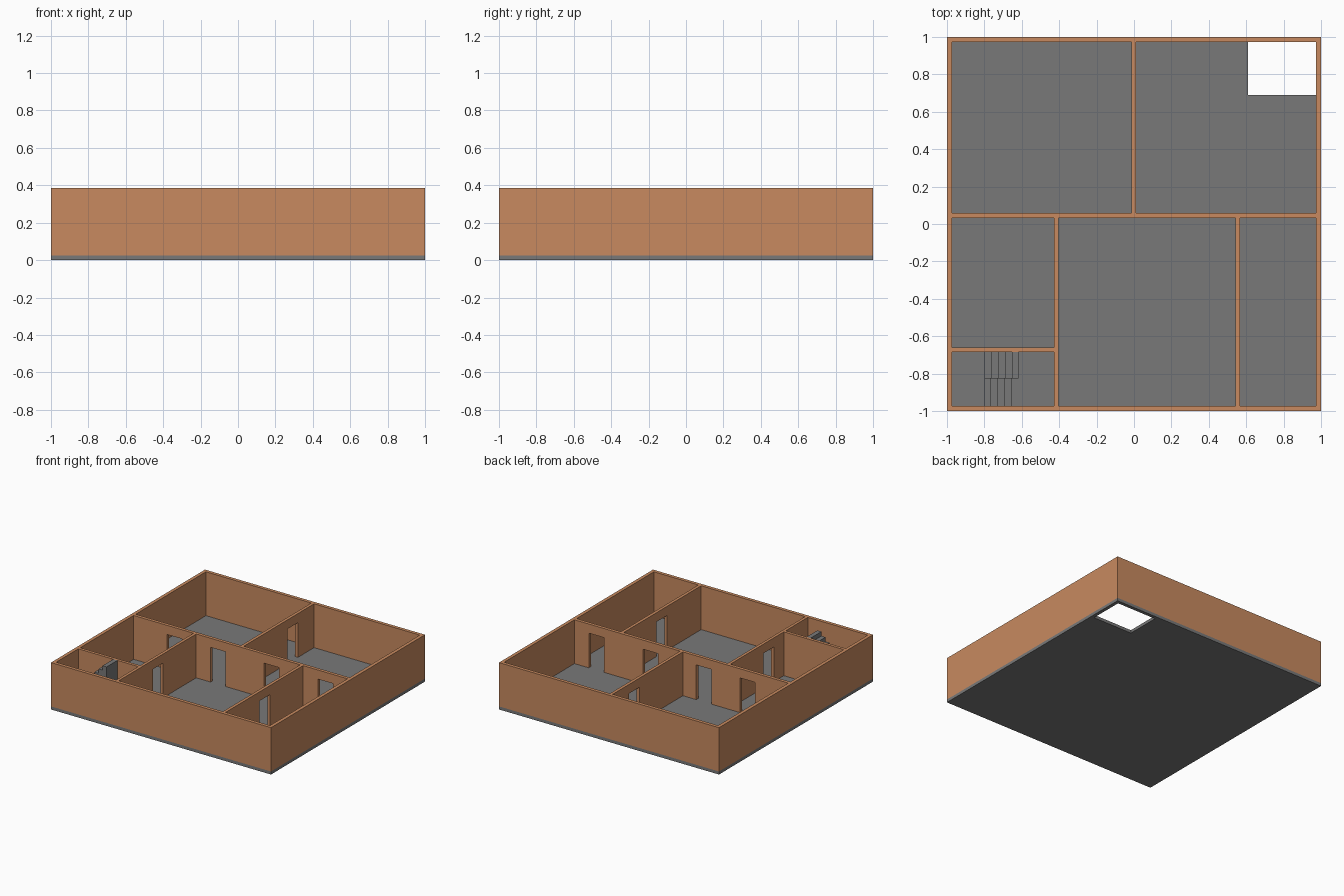
import bpy, bmesh
from mathutils import Vector

if "Cube" in bpy.data.objects:
    bpy.data.objects.remove(bpy.data.objects["Cube"])

FLOOR, TOP = 0.025, 0.385      # top of slab, top of walls
INNER = 0.972                  # inner face of outer walls
DOOR_TOP = 0.31


def material(name, rgb):
    m = bpy.data.materials.new(name)
    m.diffuse_color = (*rgb, 1)
    m.use_nodes = True
    m.node_tree.nodes["Principled BSDF"].inputs["Base Color"].default_value = m.diffuse_color
    return m


BRICK = material("terracotta", (0.58, 0.255, 0.115))
GREY = material("concrete", (0.19, 0.19, 0.19))


def prism(name, points, depth, mat):
    """Extrude a flat outline of 3D points along a depth vector."""
    bm = bmesh.new()
    face = bm.faces.new([bm.verts.new(p) for p in points])
    new = bmesh.ops.extrude_face_region(bm, geom=[face])["geom"]
    moved = [v for v in new if isinstance(v, bmesh.types.BMVert)]
    bmesh.ops.translate(bm, verts=moved, vec=Vector(depth))
    # the starting face must remain as a cap
    if not face.is_valid:
        bm.faces.new([v for v in bm.verts if v not in moved])
    bmesh.ops.recalc_face_normals(bm, faces=bm.faces[:])
    mesh = bpy.data.meshes.new(name)
    bm.to_mesh(mesh)
    bm.free()
    mesh.materials.append(mat)
    ob = bpy.data.objects.new(name, mesh)
    bpy.context.collection.objects.link(ob)
    return ob


def box(name, x0, x1, y0, y1, z0, z1, mat):
    pts = [(x0, y0, z0), (x1, y0, z0), (x1, y1, z0), (x0, y1, z0)]
    return prism(name, pts, (0, 0, z1 - z0), mat)


def cut(ob, cutter):
    mod = ob.modifiers.new("opening", "BOOLEAN")
    mod.operation, mod.solver, mod.object = "DIFFERENCE", "EXACT", cutter
    cutter.hide_render = True
    cutter.display_type = "WIRE"


def wall(name, axis, side0, side1, start, end, doors=()):
    """Partition running along an axis, with door notches in its profile."""
    profile = [(start, FLOOR)]
    for a, b in doors:
        profile += [(a, FLOOR), (a, DOOR_TOP), (b, DOOR_TOP), (b, FLOOR)]
    profile += [(end, FLOOR), (end, TOP), (start, TOP)]
    if axis == "x":
        pts, depth = [(s, side0, z) for s, z in profile], (0, side1 - side0, 0)
    else:
        pts, depth = [(side0, s, z) for s, z in profile], (side1 - side0, 0, 0)
    return prism(name, pts, depth, BRICK)


# Floor slab with stair opening in the back right corner
slab = box("floor_slab", -1, 1, -1, 1, 0, FLOOR, GREY)
cut(slab, box("stair_opening_cutter", 0.61, INNER, 0.69, INNER, -0.1, 0.1, GREY))

# Outer walls
outer = box("outer_walls", -1, 1, -1, 1, FLOOR, TOP, BRICK)
cut(outer, box("interior_cutter", -INNER, INNER, -INNER, INNER, -0.1, 0.6, BRICK))

# Partitions with doorways
wall("cross_wall", "x", 0.033, 0.06, -INNER, INNER,
     [(-0.67, -0.533), (-0.272, -0.135), (0.213, 0.35), (0.705, 0.842)])
wall("back_partition", "y", -0.014, 0.011, 0.06, INNER, [(0.625, 0.762)])
wall("left_partition", "y", -0.427, -0.403, -INNER, 0.033, [(-0.53, -0.395)])
wall("right_partition", "y", 0.543, 0.568, -INNER, 0.033, [(-0.53, -0.395)])
wall("stairwell_wall", "x", -0.685, -0.66, -INNER, -0.427)

# U-shaped staircase: lower flight, landing, upper flight
RISE = (TOP - FLOOR) / 10
GO, EDGE, MID = 0.0366, -0.80, -0.825


def flight(name, y0, y1, first, step, count):
    """Solid stepped profile leading away from the landing edge."""
    pts = [(EDGE, FLOOR)]
    for i in range(count):
        z = FLOOR + RISE * (first + i * step)
        pts += [(EDGE + GO * i, z), (EDGE + GO * (i + 1), z)]
    pts.append((EDGE + GO * count, FLOOR))
    prism(name, [(x, y0, z) for x, z in pts], (0, y1 - y0, 0), GREY)


flight("lower_stair_flight", -INNER, MID, 4, -1, 4)
flight("upper_stair_flight", MID, -0.685, 6, 1, 5)
box("stair_landing", -INNER, EDGE, -INNER, -0.685, FLOOR, FLOOR + 5 * RISE, GREY)
